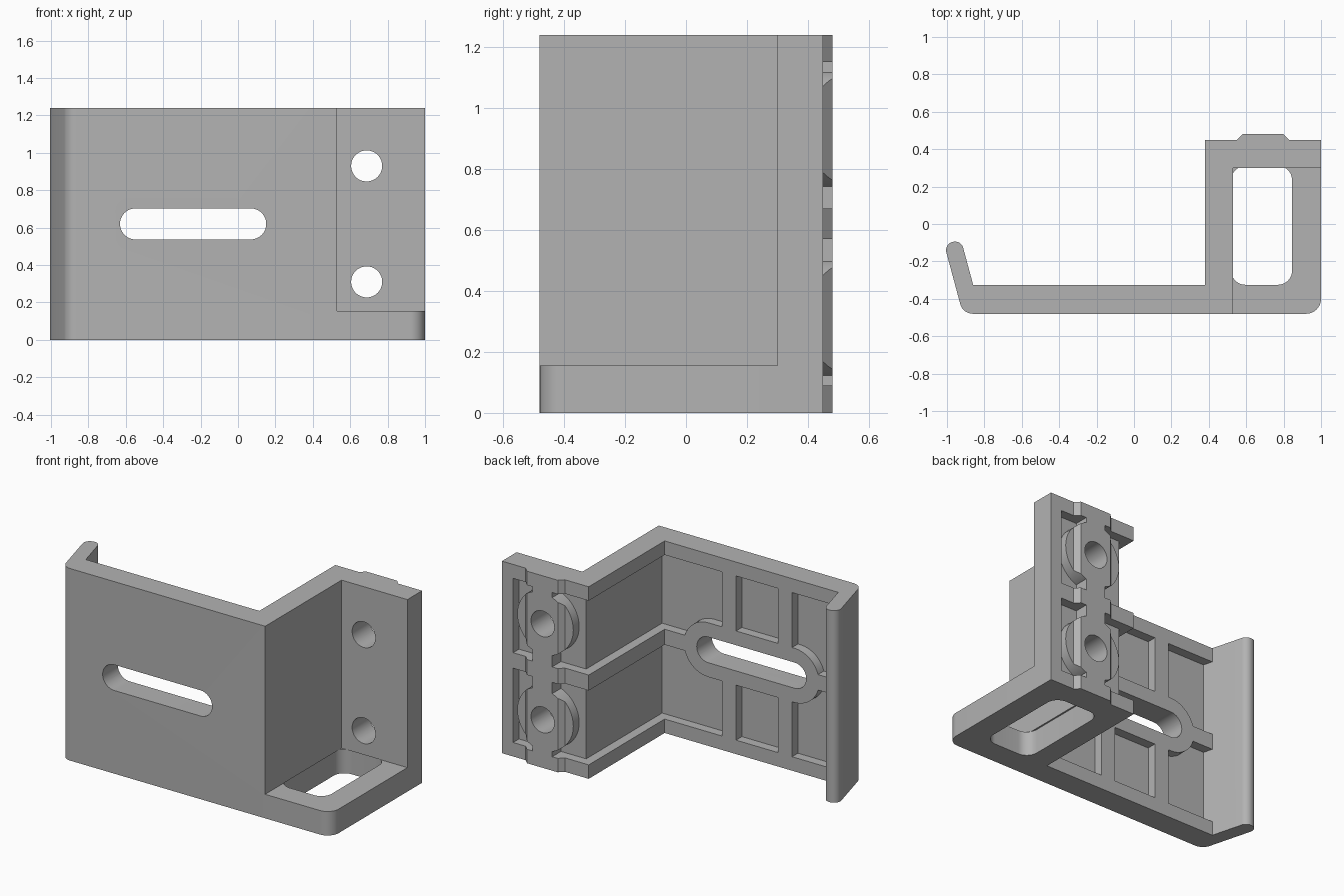
import bpy, bmesh, math
from mathutils import Vector

cube = bpy.data.objects.get("Cube")
if cube:
    bpy.data.objects.remove(cube, do_unlink=True)

H = 1.24          # overall height
F, B = -0.48, 0.45  # front face, rear flange face

grey = bpy.data.materials.new("plain_grey")
grey.use_nodes = True
colour = (0.45, 0.45, 0.45, 1)
grey.diffuse_color = colour
grey.node_tree.nodes["Principled BSDF"].inputs["Base Color"].default_value = colour


def rounded(points, steps=10):
    """Outline from (x, y[, radius]) corners, with arcs at the corners that have a radius."""
    out = []
    n = len(points)
    for i, p in enumerate(points):
        c = Vector(p[:2])
        if len(p) < 3:
            out.append(c)
            continue
        a = (Vector(points[i - 1][:2]) - c).normalized()
        b = (Vector(points[(i + 1) % n][:2]) - c).normalized()
        half = a.angle(b) / 2
        centre = c + (a + b).normalized() * p[2] / math.sin(half)
        t = p[2] / math.tan(half)
        start, end = c + a * t - centre, c + b * t - centre
        sweep = math.atan2(start.x * end.y - start.y * end.x, start.dot(end))
        for k in range(steps + 1):
            s = sweep * k / steps
            out.append(centre + Vector((start.x * math.cos(s) - start.y * math.sin(s),
                                        start.x * math.sin(s) + start.y * math.cos(s))))
    return out


def extrude(name, outline, lo, hi, axis="z"):
    """Prism from an outline: (x, y) along z, or (x, z) along y."""
    bm = bmesh.new()
    place = (lambda p: (p[0], p[1], lo)) if axis == "z" else (lambda p: (p[0], lo, p[1]))
    face = bm.faces.new([bm.verts.new(place(p)) for p in outline])
    new = bmesh.ops.extrude_face_region(bm, geom=[face])["geom"]
    shift = Vector((0, 0, hi - lo)) if axis == "z" else Vector((0, hi - lo, 0))
    bmesh.ops.translate(bm, vec=shift, verts=[g for g in new if isinstance(g, bmesh.types.BMVert)])
    bmesh.ops.recalc_face_normals(bm, faces=bm.faces)
    mesh = bpy.data.meshes.new(name)
    bm.to_mesh(mesh)
    bm.free()
    obj = bpy.data.objects.new(name, mesh)
    bpy.context.collection.objects.link(obj)
    mesh.materials.append(grey)
    return obj


def rect(x0, x1, y0, y1):
    return [(x0, y0), (x1, y0), (x1, y1), (x0, y1)]


def capsule(x0, x1, z, r):
    """Slot outline between two centres; a circle when they coincide."""
    return [(x + r * math.cos(s + k * math.pi / 24), z + r * math.sin(s + k * math.pi / 24))
            for x, s in ((x1, -math.pi / 2), (x0, math.pi / 2))
            for k in range(25 if x0 != x1 else 24)]


def combine(target, tool, operation):
    mod = target.modifiers.new("combine", "BOOLEAN")
    mod.operation, mod.solver, mod.object = operation, "EXACT", tool
    bpy.context.view_layer.objects.active = target
    bpy.ops.object.modifier_apply(modifier=mod.name)
    bpy.data.objects.remove(tool, do_unlink=True)


# Z-shaped bracket with a turned-in lip and a raised pad on the rear flange
pad = [(1, B), (0.83, B), (0.80, 0.48), (0.58, 0.48), (0.55, B)]
bracket = extrude("bracket", rounded(
    [(0.53, 0.3), (1, 0.3)] + pad + [(0.38, B), (0.38, -0.325), (-0.86, -0.325),
     (-0.925, -0.084, 0.045), (-1.015, -0.108, 0.045), (-0.915, F, 0.07), (0.53, F)]), 0, H)

# Pockets on the rear side, leaving top, middle and bottom rails
pocket = [(-0.845, -0.385), (0.44, -0.385), (0.44, 0.39), (0.92, 0.39), (0.92, 0.6),
          (0.2, 0.6), (0.2, -0.2), (-0.85, -0.2), (-0.86, -0.325)]
for low, high in ((0.09, 0.57), (0.67, 1.15)):
    combine(bracket, extrude("pocket", pocket, low, high), "DIFFERENCE")

# Upright ribs and the boss round the slot
for x in (-0.08, -0.48):
    combine(bracket, extrude("rib", rect(x - 0.05, x + 0.05, -0.42, -0.325), 0.05, H - 0.05), "UNION")
combine(bracket, extrude("slot_boss", capsule(-0.548, 0.068, 0.62, 0.175), -0.42, -0.325, "y"), "UNION")

# Column and round bosses on the rear flange
combine(bracket, extrude("column", rect(0.62, 0.76, 0.35, 0.48), 0.05, H - 0.05), "UNION")
for z in (0.31, 0.93):
    boss = extrude("hole_boss", capsule(0.69, 0.69, z, 0.2), 0.35, 0.55, "y")
    combine(boss, extrude("pad_shape", [(0.3, 0.3), (1, 0.3)] + pad + [(0.3, B)], 0, H), "INTERSECT")
    combine(bracket, boss, "UNION")

# Foot frame with a rounded opening
foot = rounded([(0.5, F), (1, F, 0.08), (1, 0.35), (0.5, 0.35)])
combine(bracket, extrude("foot", foot, 0, 0.155), "UNION")
opening = rounded([p + (0.075,) for p in rect(0.52, 0.845, -0.325, 0.31)])
combine(bracket, extrude("opening", opening, -0.1, 0.155), "DIFFERENCE")

# Long slot and two screw holes
combine(bracket, extrude("slot", capsule(-0.548, 0.068, 0.62, 0.083), -0.6, -0.2, "y"), "DIFFERENCE")
for z in (0.31, 0.93):
    combine(bracket, extrude("hole", capsule(0.688, 0.688, z, 0.083), 0.2, 0.6, "y"), "DIFFERENCE")

bpy.ops.object.select_all(action="DESELECT")
bracket.select_set(True)
bpy.context.view_layer.objects.active = bracket
bpy.ops.object.shade_smooth_by_angle(angle=math.radians(30))
